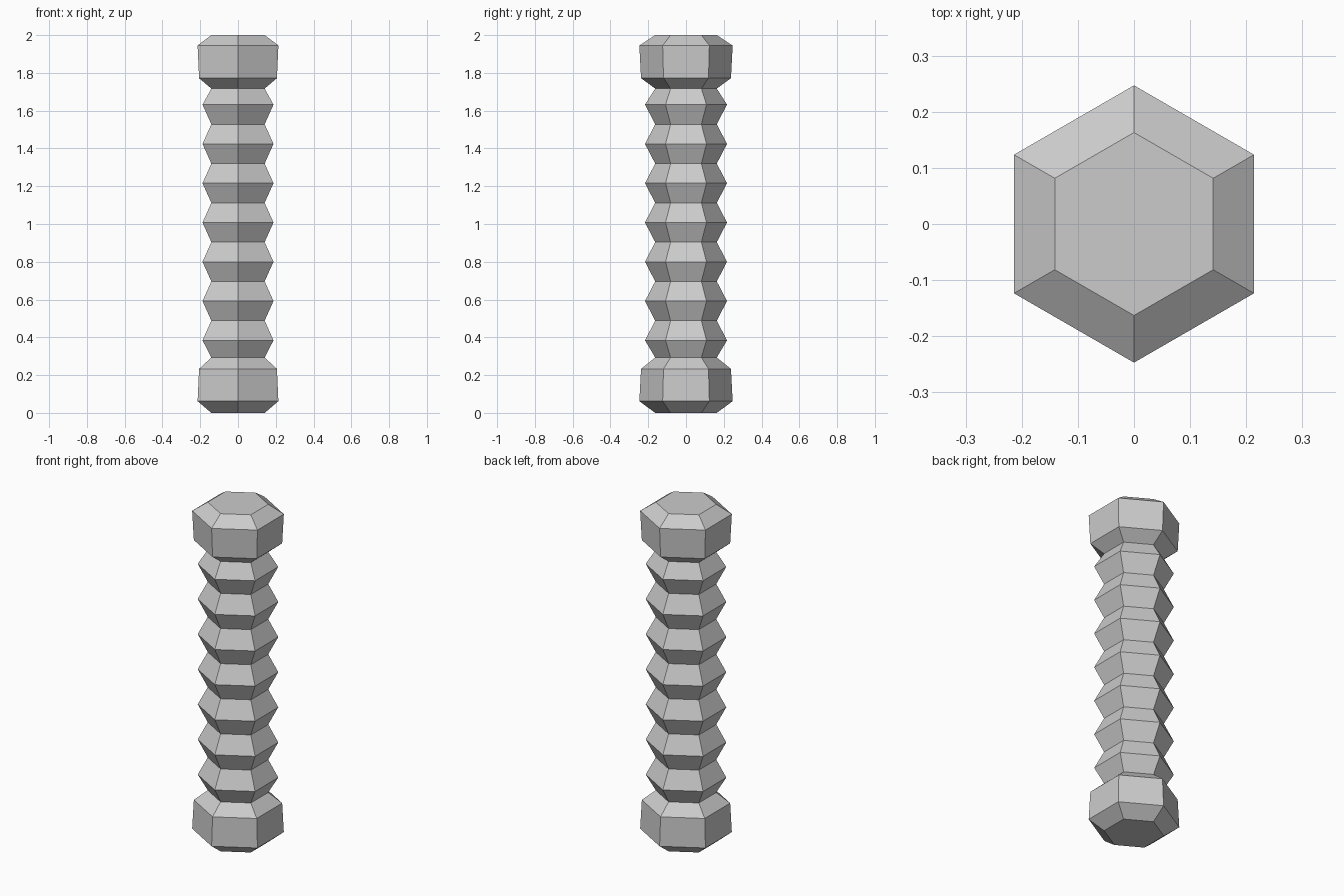
import bpy
import bmesh
import math

if "Cube" in bpy.data.objects:
    bpy.data.objects.remove(bpy.data.objects["Cube"], do_unlink=True)

SIDES = 6
NECK, RIDGE = 0.163, 0.217

grey = bpy.data.materials.new("plain grey")
grey.use_nodes = True
colour = (0.6, 0.6, 0.6, 1)
grey.diffuse_color = colour
grey.node_tree.nodes["Principled BSDF"].inputs["Base Color"].default_value = colour


def hex_turning(name, profile, close_bottom=False, close_top=False):
    """Sweep (radius, height) pairs around z with six flat sides."""
    bm = bmesh.new()
    rings = []
    for r, z in profile:
        angles = [math.pi / 2 + i * math.tau / SIDES for i in range(SIDES)]
        rings.append([bm.verts.new((r * math.cos(a), r * math.sin(a), z)) for a in angles])
    for low, high in zip(rings, rings[1:]):
        for i in range(SIDES):
            j = (i + 1) % SIDES
            bm.faces.new((low[i], low[j], high[j], high[i]))
    if close_bottom:
        bm.faces.new(rings[0][::-1])
    if close_top:
        bm.faces.new(rings[-1])
    mesh = bpy.data.meshes.new(name)
    bm.to_mesh(mesh)
    bm.free()
    mesh.materials.append(grey)
    obj = bpy.data.objects.new(name, mesh)
    bpy.context.collection.objects.link(obj)
    return obj


# Bevelled end caps
hex_turning("bottom_cap", [(NECK, 0), (0.247, 0.062), (0.238, 0.233), (NECK, 0.293)],
            close_bottom=True)
hex_turning("top_cap", [(NECK, 1.717), (0.238, 1.772), (0.247, 1.945), (NECK, 2)],
            close_top=True)

# Ribbed shaft: seven evenly spaced ridges with necks between them
first, pitch, count = 0.384, 0.208, 7
shaft = [(NECK, 0.293)]
for i in range(count):
    z = first + i * pitch
    shaft.append((RIDGE, z))
    if i < count - 1:
        shaft.append((NECK, z + pitch / 2))
shaft.append((NECK, 1.717))
hex_turning("ribbed_shaft", shaft)
